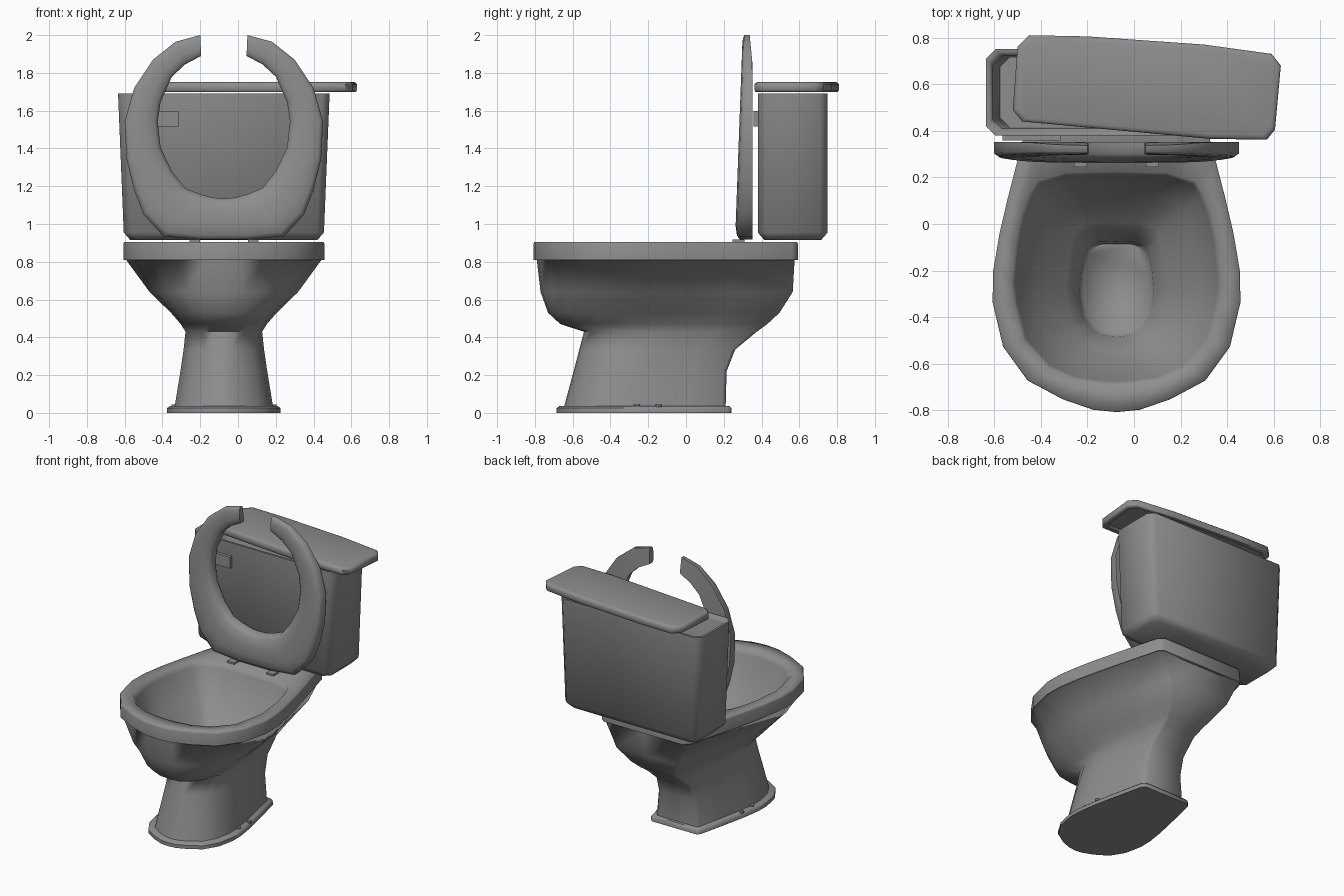
import bpy, bmesh, math
from mathutils import Vector

cube = bpy.data.objects.get("Cube")
if cube:
    bpy.data.objects.remove(cube, do_unlink=True)

CX = -0.075  # symmetry plane of everything except the skewed lid

ceramic = bpy.data.materials.new("grey_ceramic")
ceramic.use_nodes = True
GREY = (0.27, 0.27, 0.27, 1)
ceramic.diffuse_color = GREY
ceramic.node_tree.nodes["Principled BSDF"].inputs["Base Color"].default_value = GREY


def loft(name, rings, angle=40):
    """Skin closed rings of equal length and cap both ends."""
    bm = bmesh.new()
    loops = [[bm.verts.new(p) for p in ring] for ring in rings]
    n = len(loops[0])
    for a, b in zip(loops, loops[1:]):
        for i in range(n):
            j = (i + 1) % n
            bm.faces.new((a[i], a[j], b[j], b[i]))
    bm.faces.new(loops[0])
    bm.faces.new(loops[-1])
    bmesh.ops.recalc_face_normals(bm, faces=bm.faces)
    mesh = bpy.data.meshes.new(name)
    bm.to_mesh(mesh)
    bm.free()
    mesh.materials.append(ceramic)
    obj = bpy.data.objects.new(name, mesh)
    bpy.context.collection.objects.link(obj)
    bpy.ops.object.select_all(action="DESELECT")
    obj.select_set(True)
    bpy.context.view_layer.objects.active = obj
    bpy.ops.object.shade_smooth_by_angle(angle=math.radians(angle))
    return obj


def mirrored(half):
    """Close a half outline whose first and last points lie on the mirror line."""
    return half + [(-x, y) for x, y in half[-2:0:-1]]


def section(outline, z, half_width, front, back, power=1):
    """Outline stretched to the given bounds at height z; power < 1 gives a blunter nose."""
    w = max(x for x, y in outline)
    lo, hi = min(y for x, y in outline), max(y for x, y in outline)
    ring = []
    for x, y in outline:
        u, v = x / w, (y - lo) / (hi - lo)
        if v < .35:
            u = math.copysign(abs(u) ** power, u)
        ring.append((CX + u * half_width, front + v * (back - front), z))
    return ring


def box(name, x0, x1, y0, y1, z0, z1):
    rings = [[(x0, y0, z), (x1, y0, z), (x1, y1, z), (x0, y1, z)] for z in (z0, z1)]
    return loft(name, rings)


# Bowl, pedestal and basin as one continuous skin
rim = mirrored([(0, -.805), (.1, -.795), (.23, -.75), (.38, -.67), (.485, -.525),
                (.53, -.335), (.527, -.2), (.5, -.04), (.465, .11), (.425, .265),
                (.345, .56), (.31, .59), (0, .59)])
basin = mirrored([(0, -.685), (.07, -.68), (.18, -.665), (.29, -.615), (.395, -.5),
                  (.435, -.34), (.445, -.25), (.425, -.07), (.4, .04), (.37, .12),
                  (.335, .18), (.215, .215), (0, .22)])
outer_levels = [  # z, half width, front y, back y, nose bluntness
    (.035, .26, -.645, .21), (.22, .23, -.595, .215), (.335, .213, -.565, .26),
    (.43, .203, -.54, .375, .8), (.47, .228, -.665, .43, .65), (.53, .28, -.73, .495, .65),
    (.64, .393, -.77, .565, .8), (.81, .517, -.79, .575), (.81, .532, -.807, .592),
    (.895, .532, -.807, .592), (.905, .528, -.803, .588)]
inner_levels = [
    (.905, .45, -.69, .225), (.87, .435, -.675, .21), (.7, .35, -.62, .14),
    (.59, .22, -.545, .01), (.5, .16, -.485, -.075), (.42, .145, -.47, -.085)]
loft("bowl", [section(rim, *s) for s in outer_levels]
     + [section(basin, *s) for s in inner_levels], 80)

# Foot plate with two bolts on each side
loft("foot_plate", [section(rim, 0, .3, -.685, .24), section(rim, .025, .3, -.685, .24),
                    section(rim, .037, .285, -.67, .23)], 50)
for side, sx in (("left", 1), ("right", -1)):
    for i, y in enumerate((-.26, -.145)):
        rings = [[(CX + sx * .262 + .016 * math.cos(a), y + .016 * math.sin(a), z)
                  for a in (k * math.tau / 8 for k in range(8))] for z in (.03, .045)]
        loft(f"{side}_bolt_{i + 1}", rings)


# Open tank with chamfered corners
def tank_ring(z, hw, hy, c=.04):
    pts = [(hw - c, -hy), (hw, c - hy), (hw, hy - c), (hw - c, hy),
           (c - hw, hy), (-hw, hy - c), (-hw, c - hy), (c - hw, -hy)]
    return [(CX + x, .565 + y, z) for x, y in pts]


loft("tank", [tank_ring(.915, .495, .15), tank_ring(.955, .53, .185),
              tank_ring(1.69, .56, .185), tank_ring(1.69, .545, .17),
              tank_ring(1.66, .53, .155), tank_ring(.99, .5, .15)], 60)

# Tank lid, set down askew, hollow underneath
lid = [(-.45, .81), (-.2, .805), (.3, .77), (.59, .73), (.63, .68), (.605, .405),
       (.57, .362), (.33, .365), (-.48, .44), (-.52, .49), (-.5, .76)]
LID_CENTRE = Vector((.055, .587))


def lid_ring(z, inset):
    ring = []
    for p in lid:
        d = Vector(p) - LID_CENTRE
        q = LID_CENTRE + Vector((d.x * (1 - inset / .57), d.y * (1 - inset / .2)))
        ring.append((q.x, q.y, z))
    return ring


loft("tank_lid", [lid_ring(z, i) for z, i in
                  ((1.72, .035), (1.7, .03), (1.7, .006), (1.708, 0),
                   (1.74, 0), (1.749, .008), (1.753, .02))], 50)

# Raised seat, open at the top: outer and inner edge of each station
outer_edge = [(.125, 2), (.255, 1.965), (.375, 1.87), (.475, 1.72), (.525, 1.545),
              (.515, 1.34), (.475, 1.18), (.425, 1.05), (.32, .935), (.125, .917), (0, .917)]
inner_edge = [(.12, 1.89), (.205, 1.845), (.275, 1.78), (.335, 1.645), (.35, 1.545),
              (.335, 1.405), (.275, 1.28), (.205, 1.19), (.13, 1.16), (.06, 1.14), (0, 1.135)]
profile = [(0, 0), (0, .72), (.1, .9), (.33, 1), (.65, 1), (.9, .85), (1, .6), (1, 0)]


def seat_station(o, i, sx):
    ring = []
    for t, depth in profile:
        x, z = o[0] + (i[0] - o[0]) * t, o[1] + (i[1] - o[1]) * t
        front = .26 + .037 * (z - .92)
        back = .352 - .1 * max(0, z - 1.85)
        ring.append((CX + sx * x, back + (front - back) * depth, z))
    return ring


pairs = list(zip(outer_edge, inner_edge))
loft("seat", [seat_station(o, i, 1) for o, i in pairs]
     + [seat_station(o, i, -1) for o, i in pairs[-2::-1]], 60)

# Seat hinges and flush lever
for side, sx in (("left", 1), ("right", -1)):
    x = CX + sx * .155
    box(f"{side}_hinge", x - .028, x + .028, .245, .31, .9, .917)
box("flush_lever", -.565, -.315, .358, .385, 1.517, 1.597)
